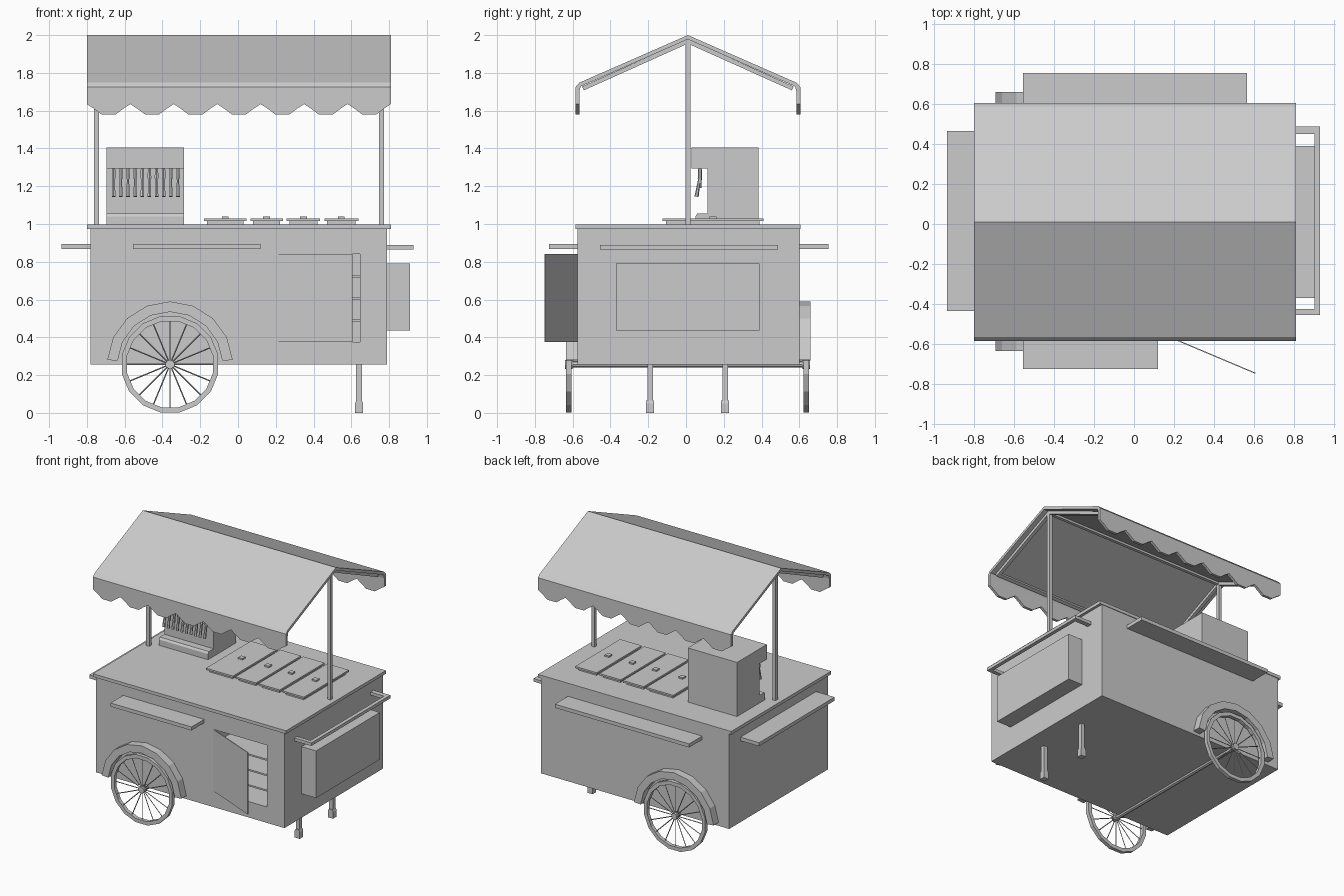
import bpy, bmesh, math
from mathutils import Vector, Matrix

if "Cube" in bpy.data.objects:
    bpy.data.objects.remove(bpy.data.objects["Cube"])


def finish(name, bm):
    bmesh.ops.recalc_face_normals(bm, faces=bm.faces[:])
    me = bpy.data.meshes.new(name)
    bm.to_mesh(me)
    bm.free()
    ob = bpy.data.objects.new(name, me)
    bpy.context.collection.objects.link(ob)
    return ob


def box(name, x0, x1, y0, y1, z0, z1):
    bm = bmesh.new()
    m = Matrix.Translation(((x0 + x1) / 2, (y0 + y1) / 2, (z0 + z1) / 2))
    bmesh.ops.create_cube(bm, size=1, matrix=m @ Matrix.Diagonal((x1 - x0, y1 - y0, z1 - z0, 1)))
    return finish(name, bm)


def prism(name, pts, axis, a, b):
    """Extrude a profile: along x pts are (y, z), along y (x, z), along z (x, y)."""
    bm = bmesh.new()
    def place(p):
        v = list(p)
        v.insert("xyz".index(axis), a)
        return v
    face = bm.faces.new([bm.verts.new(place(p)) for p in pts])
    ext = bmesh.ops.extrude_face_region(bm, geom=[face])
    off = [b - a if c == axis else 0 for c in "xyz"]
    bmesh.ops.translate(bm, vec=off, verts=[v for v in ext["geom"] if isinstance(v, bmesh.types.BMVert)])
    return finish(name, bm)


def arc(name, cx, cz, r0, r1, y0, y1, a0, a1, n):
    """Ring or arch with rectangular section, in the xz plane."""
    bm = bmesh.new()
    full = abs(a1 - a0 - 360) < 0.01
    rings = []
    for i in range(n if full else n + 1):
        t = math.radians(a0 + (a1 - a0) * i / n)
        rings.append([bm.verts.new((cx + r * math.cos(t), y, cz + r * math.sin(t)))
                      for r, y in ((r0, y0), (r1, y0), (r1, y1), (r0, y1))])
    for i in range(n):
        p, q = rings[i], rings[(i + 1) % len(rings)]
        for k in range(4):
            bm.faces.new((p[k], p[(k + 1) % 4], q[(k + 1) % 4], q[k]))
    if not full:
        bm.faces.new(rings[0])
        bm.faces.new(rings[-1])
    return finish(name, bm)


def rod(bm, p, q, r0, r1, n):
    p, q = Vector(p), Vector(q)
    d = q - p
    m = Matrix.Translation((p + q) / 2) @ d.to_track_quat('Z', 'Y').to_matrix().to_4x4()
    bmesh.ops.create_cone(bm, cap_ends=True, segments=n, radius1=r0, radius2=r1, depth=d.length, matrix=m)


# body with an open cupboard in the front
body = box("cart_body", -0.78, 0.79, -0.575, 0.60, 0.255, 0.975)
cut = box("cupboard_cutter", 0.195, 0.645, -0.70, -0.18, 0.375, 0.84)
cut.hide_render = True
cut.hide_viewport = True
mod = body.modifiers.new("cupboard", 'BOOLEAN')
mod.operation = 'DIFFERENCE'
mod.solver = 'EXACT'
mod.object = cut
for i in range(3):
    z = 0.375 + 0.116 * (i + 1)
    box(f"cupboard_shelf_{i}", 0.195, 0.645, -0.565, -0.18, z - 0.006, z + 0.006)
prism("cupboard_door", [(0.195, -0.575), (0.605, -0.748), (0.607, -0.743), (0.197, -0.570)], 'z', 0.375, 0.84)
box("countertop", -0.80, 0.81, -0.585, 0.605, 0.973, 0.997)

# side shelves, handle and side box
box("front_shelf", -0.555, 0.12, -0.725, -0.575, 0.868, 0.895)
box("back_shelf", -0.555, 0.565, 0.60, 0.755, 0.868, 0.895)
box("left_shelf", -0.935, -0.78, -0.435, 0.465, 0.868, 0.895)
prism("push_handle", [(0.79, -0.455), (0.93, -0.455), (0.93, 0.487), (0.79, 0.487),
                      (0.79, 0.45), (0.902, 0.45), (0.902, -0.425), (0.79, -0.425)], 'z', 0.865, 0.888)
box("side_box", 0.79, 0.91, -0.37, 0.39, 0.435, 0.79)

# legs
for i, y in enumerate((-0.19, 0.207)):
    box(f"leg_{i}", 0.626, 0.656, y - 0.015, y + 0.015, 0.05, 0.256)
    prism(f"leg_foot_{i}", [(0.62, 0), (0.662, 0), (0.662, 0.05), (0.656, 0.065), (0.626, 0.065), (0.62, 0.05)],
          'y', y - 0.021, y + 0.021)

# wheels, fenders, axle
CX, CZ = -0.36, 0.257
for side, yw, f0, f1 in (("front", -0.62, -0.635, -0.575), ("back", 0.637, 0.60, 0.66)):
    arc(side + "_wheel_rim", CX, CZ, 0.232, 0.26, yw - 0.014, yw + 0.014, 11.25, 371.25, 16)
    bm = bmesh.new()
    for k in range(16):
        t = math.radians(k * 22.5)
        rod(bm, (CX, yw, CZ), (CX + 0.238 * math.cos(t), yw, CZ + 0.238 * math.sin(t)), 0.0035, 0.0035, 4)
    rod(bm, (CX, yw - 0.02, CZ), (CX, yw + 0.02, CZ), 0.024, 0.024, 10)
    finish(side + "_wheel_spokes", bm)
    arc(side + "_fender", CX, CZ, 0.278, 0.333, f0, f1, 4, 176, 8)
bm = bmesh.new()
rod(bm, (CX, -0.62, CZ), (CX, 0.637, CZ), 0.018, 0.018, 8)
finish("axle", bm)

# canopy roof with its shoulders
YC, half = 0.01, 0.595
outer = [(-half, 1.70), (-half, 1.725), (-half + 0.02, 1.748), (0, 2.0)]
inner = [(0, 1.978), (-half + 0.027, 1.728), (-half + 0.02, 1.70)]
mir = lambda pts: [(-y, z) for y, z in reversed(pts)]
roof = outer + mir(outer)[1:] + mir(inner) + inner[1:]
prism("canopy_roof", [(y + YC, z) for y, z in roof], 'x', -0.80, 0.81)

# scalloped valances
w = 1.61 / 7
edge = []
for i in range(7):
    x = -0.80 + w * i
    edge += [(x, 1.635), (x + 0.035, 1.612), (x + 0.078, 1.58), (x + w - 0.078, 1.58), (x + w - 0.035, 1.612)]
edge += [(0.81, 1.635), (0.81, 1.702), (-0.80, 1.702)]
prism("front_valance", edge, 'y', YC - half, YC - half + 0.02)
prism("back_valance", edge, 'y', YC + half - 0.02, YC + half)

# canopy frame and posts
rafter = [(-0.56, 1.728), (0, 1.98), (0.56, 1.728), (0.55, 1.708), (0, 1.955), (-0.55, 1.708)]
for side, x in (("left", -0.75), ("right", 0.76)):
    prism(side + "_rafter", [(y + YC, z) for y, z in rafter], 'x', x - 0.013, x + 0.013)
    box(side + "_post", x - 0.013, x + 0.013, YC - 0.013, YC + 0.013, 0.99, 1.965)
for side, s in (("front", -1), ("back", 1)):
    beam = [(0.56, 1.728), (0.55, 1.708), (0.528, 1.718), (0.538, 1.738)]
    prism(side + "_eave_beam", [(YC + s * y, z) for y, z in beam], 'x', -0.75, 0.76)
box("ridge_beam", -0.75, 0.76, YC - 0.012, YC + 0.012, 1.957, 1.976)

# container lids with rims and knobs
for i, (a, b) in enumerate(((-0.18, 0.045), (0.065, 0.238), (0.257, 0.435), (0.457, 0.637))):
    box(f"lid_base_{i}", a + 0.015, b - 0.015, -0.105, 0.39, 0.995, 1.018)
    box(f"lid_{i}", a, b, -0.125, 0.41, 1.016, 1.029)
    c = (a + b) / 2
    box(f"lid_knob_{i}", c - 0.018, c + 0.018, 0.125, 0.161, 1.028, 1.04)

# drinks dispenser and taps
prism("drinks_dispenser", [(0.385, 0.995), (0.385, 1.405), (0.03, 1.405), (0.03, 1.293), (0.115, 1.293),
                           (0.115, 1.055), (0.06, 1.055), (0.05, 1.04), (0.05, 0.995)], 'x', -0.695, -0.285)
bm = bmesh.new()
for i in range(10):
    x = -0.658 + i * 0.0378
    rod(bm, (x, 0.074, 1.295), (x, 0.074, 1.24), 0.009, 0.012, 6)
    rod(bm, (x, 0.072, 1.245), (x, 0.056, 1.145), 0.006, 0.011, 6)
    rod(bm, (x, 0.076, 1.245), (x, 0.076, 1.19), 0.008, 0.005, 6)
finish("taps", bm)
